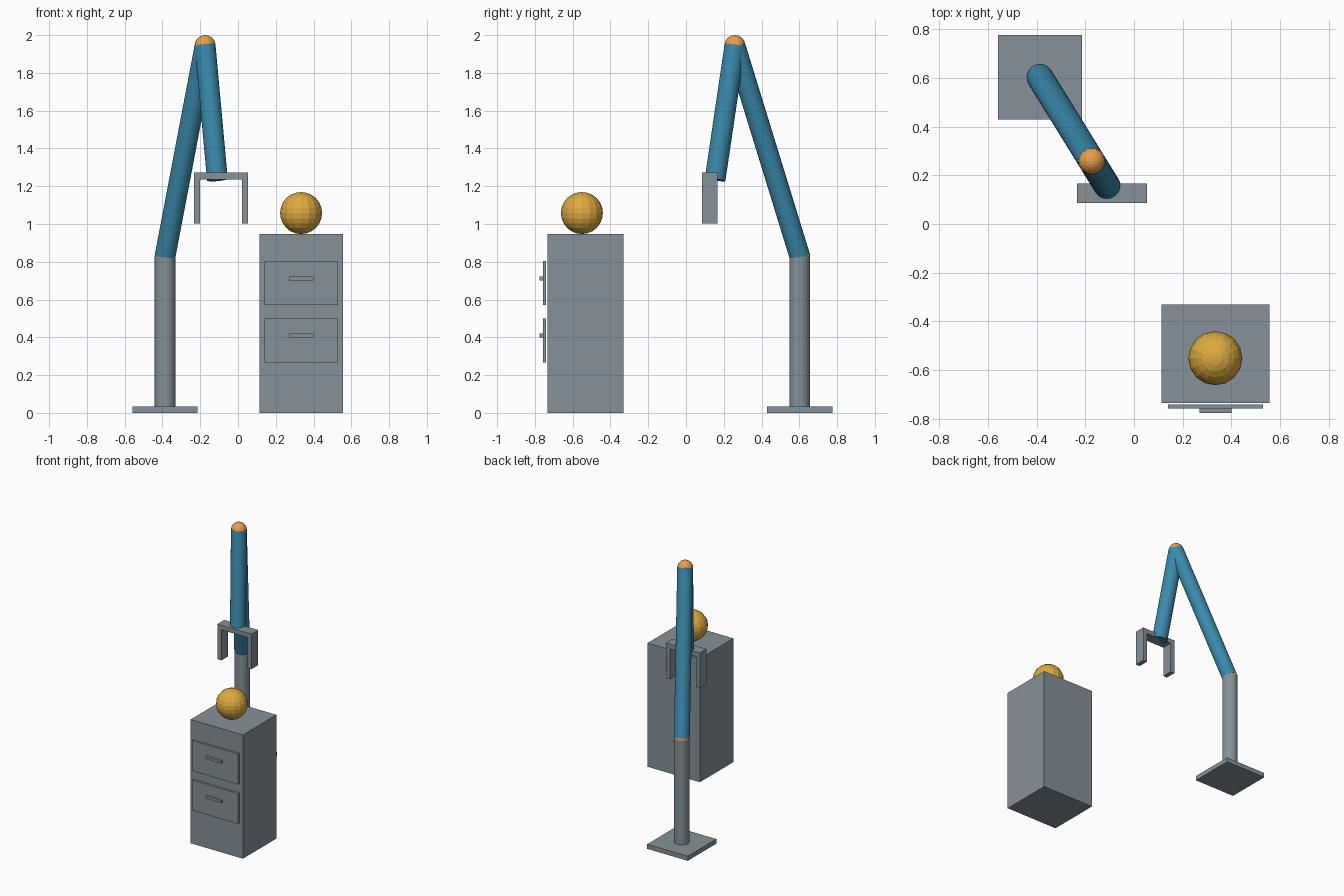
import bpy
from mathutils import Vector

if "Cube" in bpy.data.objects:
    bpy.data.objects.remove(bpy.data.objects["Cube"])


def material(name, rgb):
    m = bpy.data.materials.new(name)
    m.diffuse_color = (*rgb, 1)
    m.use_nodes = True
    m.node_tree.nodes["Principled BSDF"].inputs["Base Color"].default_value = m.diffuse_color
    return m


GREY = material("steel grey", (0.235, 0.285, 0.315))
BLUE = material("arm blue", (0.043, 0.25, 0.41))
ORANGE = material("joint orange", (0.80, 0.35, 0.075))
GOLD = material("ball gold", (0.72, 0.40, 0.05))


def finish(name, mat):
    ob = bpy.context.object
    ob.name = name
    ob.data.materials.append(mat)
    return ob


def box(name, x, y, z, mat=GREY):
    """Box from (min, max) ranges on each axis."""
    lo, hi = Vector((x[0], y[0], z[0])), Vector((x[1], y[1], z[1]))
    bpy.ops.mesh.primitive_cube_add(size=1, location=(lo + hi) / 2)
    bpy.context.object.scale = hi - lo
    return finish(name, mat)


def rod(name, a, b, r, mat):
    """Cylinder between two points."""
    a, b = Vector(a), Vector(b)
    d = b - a
    bpy.ops.mesh.primitive_cylinder_add(vertices=32, radius=r, depth=d.length,
                                        location=(a + b) / 2)
    bpy.context.object.rotation_euler = d.to_track_quat('Z', 'Y').to_euler()
    return finish(name, mat)


def ball(name, c, r, mat, rings=12):
    bpy.ops.mesh.primitive_uv_sphere_add(segments=16, ring_count=rings,
                                         radius=r, location=c)
    return finish(name, mat)


# Robot arm: plate, column, two links and ball joints
R = 0.055
foot = (-0.386, 0.602, 0.035)
shoulder = (-0.386, 0.602, 0.83)
elbow = (-0.174, 0.259, 1.945)
wrist = (-0.109, 0.154, 1.235)
box("base_plate", (-0.558, -0.214), (0.43, 0.775), (0, 0.035))
rod("column", foot, shoulder, R, GREY)
rod("upper_arm", shoulder, elbow, R, BLUE)
rod("forearm", elbow, wrist, R, BLUE)
ball("shoulder_joint", shoulder, R, ORANGE)
ball("elbow_joint", elbow, R, ORANGE)

# Gripper
gy = (0.086, 0.167)
box("gripper_bar", (-0.234, 0.054), gy, (1.236, 1.272))
box("left_finger", (-0.234, -0.200), gy, (1.003, 1.236))
box("right_finger", (0.020, 0.054), gy, (1.003, 1.236))

# Cabinet with two drawers
box("cabinet", (0.113, 0.556), (-0.734, -0.330), (0, 0.947))
for label, z in (("lower", 0.268), ("upper", 0.57)):
    box(label + "_drawer", (0.139, 0.53), (-0.757, -0.741), (z, z + 0.233))
    box(label + "_handle", (0.269, 0.40), (-0.775, -0.757), (z + 0.132, z + 0.151))

# Ball resting on the cabinet
ball("ball", (0.334, -0.551, 1.058), 0.111, GOLD)
